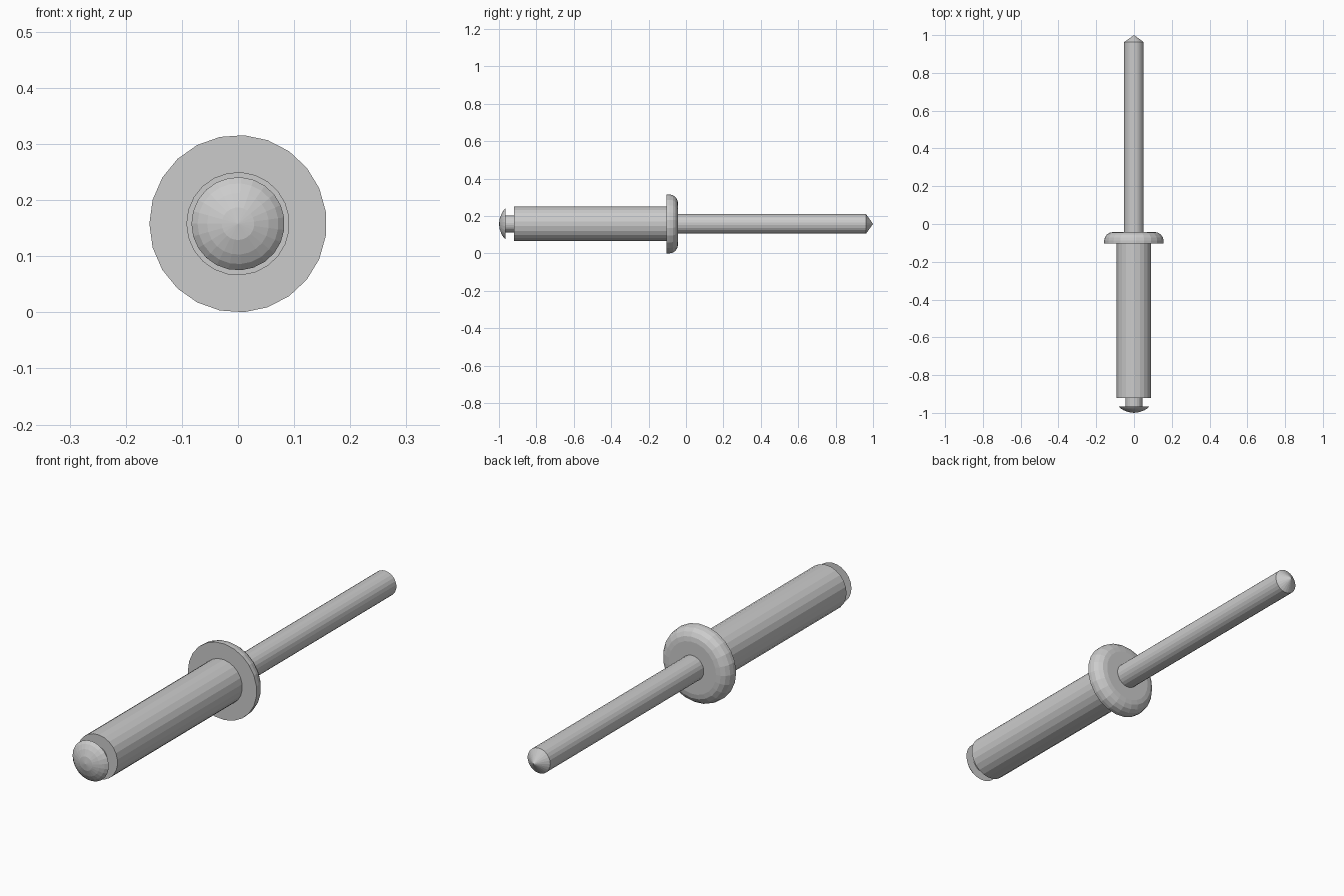
import bpy, bmesh
from math import pi, sin, cos

if "Cube" in bpy.data.objects:
    bpy.data.objects.remove(bpy.data.objects["Cube"])

SIDES = 23
AXIS_Z = 0.158


def lathe(name, profile):
    """Revolve (radius, y) points around the rivet axis, flat shaded."""
    bm = bmesh.new()
    rings = []
    for r, y in profile:
        if r == 0:
            rings.append([bm.verts.new((0, y, AXIS_Z))] * SIDES)
        else:
            rings.append([bm.verts.new((r * cos(pi + 2 * pi * i / SIDES), y,
                                        AXIS_Z + r * sin(pi + 2 * pi * i / SIDES)))
                          for i in range(SIDES)])
    for a, b in zip(rings, rings[1:]):
        for i in range(SIDES):
            j = (i + 1) % SIDES
            quad = list(dict.fromkeys((a[i], a[j], b[j], b[i])))
            bm.faces.new(quad)
    bmesh.ops.recalc_face_normals(bm, faces=bm.faces[:])
    mesh = bpy.data.meshes.new(name)
    bm.to_mesh(mesh)
    bm.free()
    obj = bpy.data.objects.new(name, mesh)
    bpy.context.collection.objects.link(obj)
    return obj


# Mandrel: domed head, thin neck, long stem and pointed tip
lathe("mandrel", [
    (0, -1.0), (0.029, -0.996), (0.055, -0.986), (0.072, -0.976), (0.083, -0.965),
    (0.045, -0.965), (0.045, -0.91), (0.052, -0.91),
    (0.052, 0.963), (0, 1.0)])

# Sleeve: hollow shank with a rounded flange, bored to fit the mandrel
flange = [(0.108 + 0.05 * cos(t * pi / 8), -0.088 + 0.046 * sin(t * pi / 8))
          for t in range(5)]
bore = 0.0515
lathe("rivet_sleeve", [
    (bore, -0.042), (bore, -0.9), (0.0445, -0.92), (0.092, -0.92),
    (0.092, -0.103), (0.158, -0.103)] + flange + [(bore, -0.042)])
